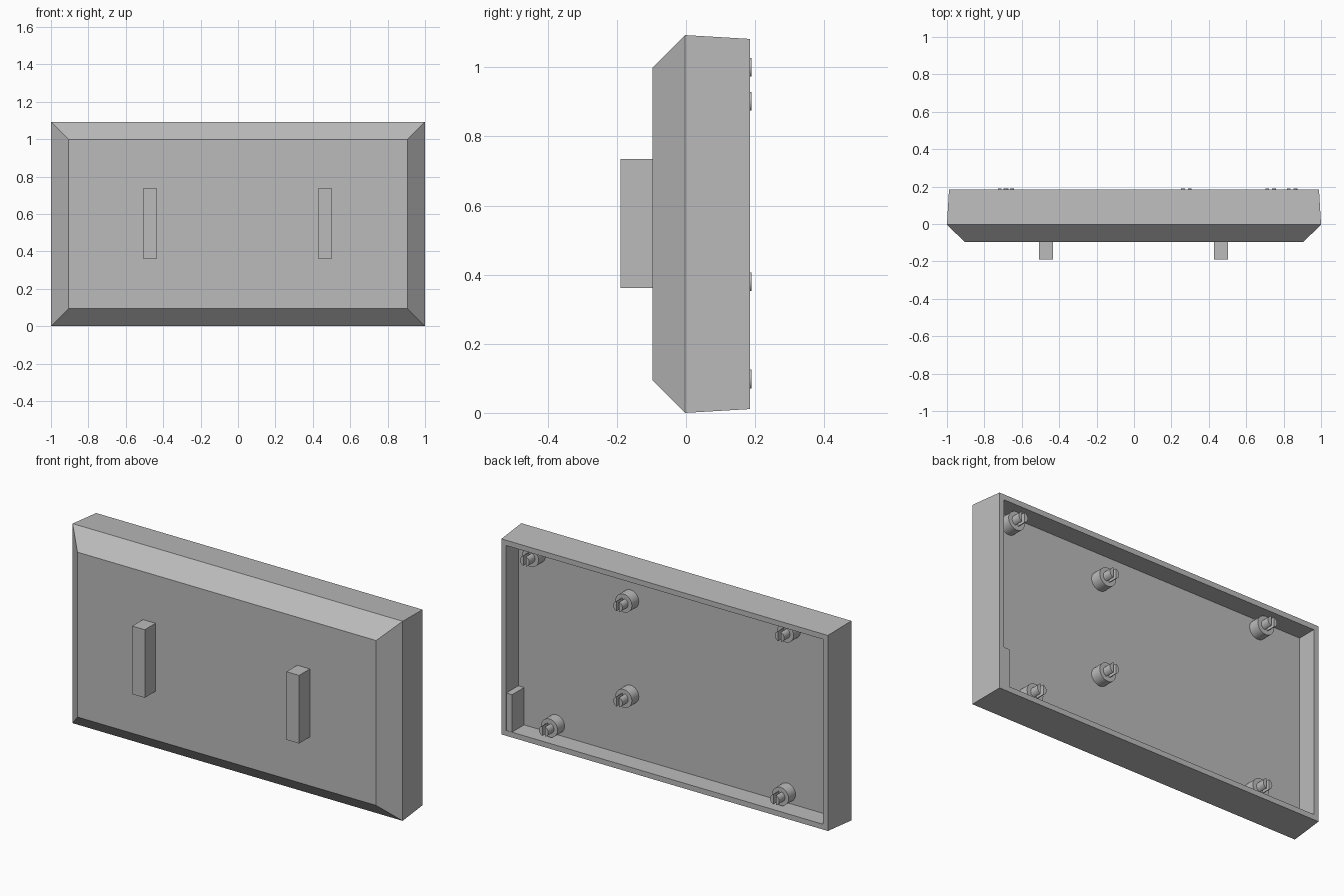
import bpy, bmesh, math
from mathutils import Matrix

if "Cube" in bpy.data.objects:
    bpy.data.objects.remove(bpy.data.objects["Cube"])

grey = bpy.data.materials.new("plain grey")
grey.use_nodes = True
grey.diffuse_color = (0.5, 0.5, 0.5, 1)
grey.node_tree.nodes["Principled BSDF"].inputs["Base Color"].default_value = (0.5, 0.5, 0.5, 1)

HALF_W, HEIGHT, BACK, FLOOR = 1.0, 1.093, 0.185, 0.08


def make_object(name, bm):
    bmesh.ops.recalc_face_normals(bm, faces=bm.faces)
    mesh = bpy.data.meshes.new(name)
    bm.to_mesh(mesh)
    bm.free()
    mesh.materials.append(grey)
    obj = bpy.data.objects.new(name, mesh)
    bpy.context.collection.objects.link(obj)
    return obj


def box(name, x0, x1, y0, y1, z0, z1):
    bm = bmesh.new()
    bmesh.ops.create_cube(bm, size=1)
    for v in bm.verts:
        v.co = (x1 if v.co.x > 0 else x0, y1 if v.co.y > 0 else y0, z1 if v.co.z > 0 else z0)
    return make_object(name, bm)


# Tray: rectangular rings from the front panel, round the rim, into the recess
bm = bmesh.new()
rings = []
for inset, y in [(0.095, -0.097), (0, -0.003), (0.011, BACK), (0.04, BACK), (0.04, FLOOR)]:
    x, low, high = HALF_W - inset, inset, HEIGHT - inset
    rings.append([bm.verts.new(p) for p in
                  [(-x, y, low), (x, y, low), (x, y, high), (-x, y, high)]])
for a, b in zip(rings, rings[1:]):
    for i in range(4):
        j = (i + 1) % 4
        bm.faces.new([a[i], a[j], b[j], b[i]])
bm.faces.new(rings[0])
bm.faces.new(rings[-1])
make_object("tray", bm)

# Two upright bars on the front panel
for name, x in [("right_bar", -0.47), ("left_bar", 0.465)]:
    box(name, x - 0.038, x + 0.038, -0.19, -0.097, 0.362, 0.735)

# Small block in the lower corner of the recess
box("corner_block", 0.925, 0.965, FLOOR - 0.005, BACK - 0.001, 0.035, 0.245)


def pin_half(bm, x, z, side, radius=0.028, gap=0.008, steps=10):
    """One half of a split round pin, extruded along y."""
    start = math.acos(gap / radius)
    outline = []
    for i in range(steps + 1):
        a = -start + 2 * start * i / steps
        outline.append((x + side * radius * math.cos(a), z + radius * math.sin(a)))
    front = [bm.verts.new((px, 0.13, pz)) for px, pz in outline]
    back = [bm.verts.new((px, 0.19, pz)) for px, pz in outline]
    bm.faces.new(front)
    bm.faces.new(back)
    for i in range(len(front)):
        j = (i + 1) % len(front)
        bm.faces.new([front[i], front[j], back[j], back[i]])


# Collared split pins inside the recess
pins = [(0.845, 1.0), (0.28, 0.902), (-0.7, 1.0), (0.28, 0.38), (0.73, 0.098), (-0.67, 0.098)]
for n, (x, z) in enumerate(pins, 1):
    bm = bmesh.new()
    place = Matrix.Translation((x, 0.108, z)) @ Matrix.Rotation(math.pi / 2, 4, "X")
    bmesh.ops.create_cone(bm, cap_ends=True, segments=32, radius1=0.05, radius2=0.05,
                          depth=0.064, matrix=place)
    for side in (-1, 1):
        pin_half(bm, x, z, side)
    pin = make_object(f"split_pin_{n}", bm)
    bpy.ops.object.select_all(action="DESELECT")
    pin.select_set(True)
    bpy.context.view_layer.objects.active = pin
    bpy.ops.object.shade_smooth_by_angle(angle=math.radians(35))
